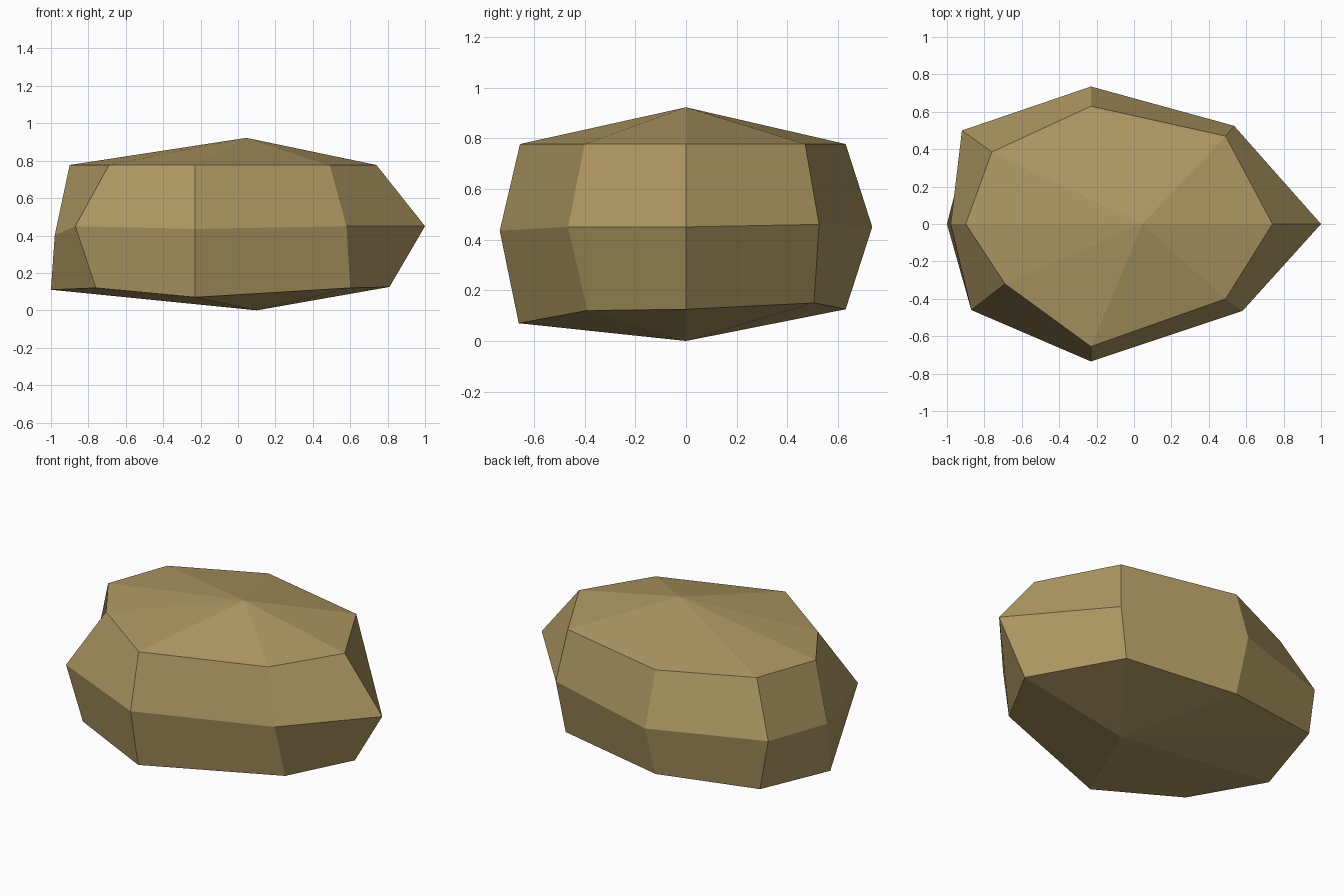
import bpy
import bmesh

# Remove the default cube only
default_cube = bpy.data.objects.get("Cube")
if default_cube:
    bpy.data.objects.remove(default_cube, do_unlink=True)


def make_material(name, colour):
    material = bpy.data.materials.new(name)
    material.diffuse_color = colour
    material.use_nodes = True
    shader = next(n for n in material.node_tree.nodes if n.type == "BSDF_PRINCIPLED")
    shader.inputs["Base Color"].default_value = colour
    shader.inputs["Roughness"].default_value = 0.9
    return material


# Cross-sections of the stone, each counter-clockwise from +x
lower_ring = [(.81, 0, .125), (.6, -.39, .12), (-.23, -.66, .07), (-.76, -.45, .12),
              (-1, 0, .11), (-.87, .51, .155), (-.23, .63, .125), (.48, .505, .15)][::-1]
widest_ring = [(1, 0, .45), (.58, -.465, .45), (-.23, -.735, .435), (-.87, -.46, .45),
               (-.98, 0, .4), (-.92, .5, .465), (-.23, .735, .45), (.535, .525, .46)][::-1]
upper_outline = [(.74, 0), (.49, -.4), (-.23, -.655), (-.69, -.32),
                 (-.9, 0), (-.76, .385), (-.23, .63), (.49, .47)][::-1]
upper_ring = [(x, y, .777) for x, y in upper_outline]

# Skin the cross-sections with flat facets
bm = bmesh.new()
rings = [[bm.verts.new(point) for point in ring]
         for ring in (lower_ring, widest_ring, upper_ring)]
count = len(lower_ring)
for below, above in zip(rings, rings[1:]):
    for i in range(count):
        j = (i + 1) % count
        bm.faces.new((below[i], below[j], above[j], above[i]))

# Close the top and the underside with shallow off-centre peaks
for ring, peak in ((rings[0], (.1, 0, 0)), (rings[-1], (.045, 0, .922))):
    tip = bm.verts.new(peak)
    for i in range(count):
        bm.faces.new((ring[i], ring[(i + 1) % count], tip))
bmesh.ops.recalc_face_normals(bm, faces=bm.faces)

mesh = bpy.data.meshes.new("faceted_stone")
bm.to_mesh(mesh)
bm.free()
mesh.materials.append(make_material("sandy brown stone", (.43, .315, .125, 1)))
stone = bpy.data.objects.new("faceted_stone", mesh)
bpy.context.collection.objects.link(stone)
